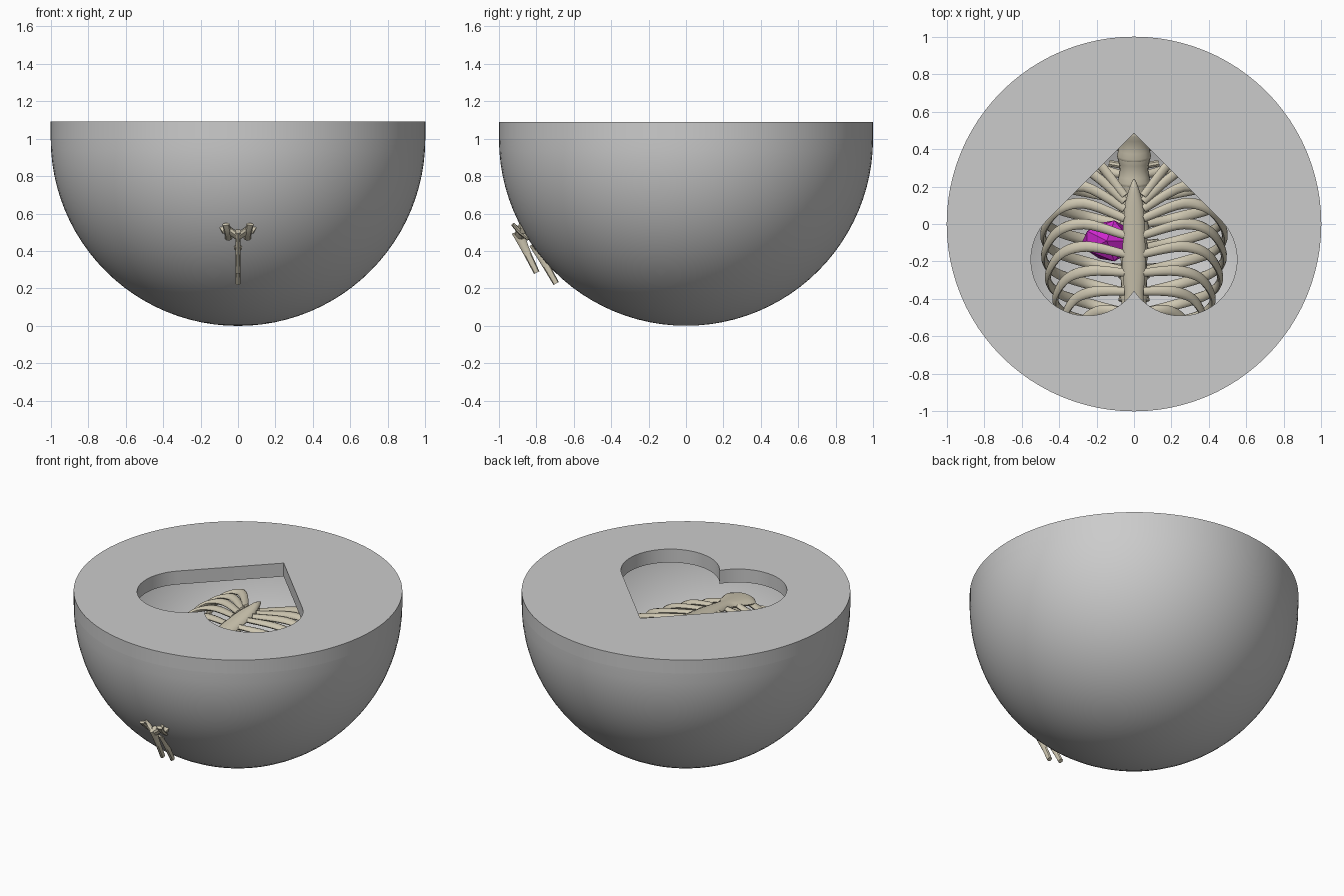
import bpy, bmesh, math
from mathutils import Vector

if "Cube" in bpy.data.objects:
    bpy.data.objects.remove(bpy.data.objects["Cube"])

CENTRE = Vector((0, 0, 1))


def material(name, rgb):
    m = bpy.data.materials.new(name)
    m.diffuse_color = (*rgb, 1)
    m.use_nodes = True
    m.node_tree.nodes["Principled BSDF"].inputs["Base Color"].default_value = m.diffuse_color
    return m


BONE = material("bone", (0.62, 0.57, 0.44))
MAGENTA = material("magenta", (0.62, 0.02, 0.62))


def add_object(name, bm, mat=None, smooth=True):
    bmesh.ops.recalc_face_normals(bm, faces=bm.faces)
    me = bpy.data.meshes.new(name)
    bm.to_mesh(me)
    bm.free()
    ob = bpy.data.objects.new(name, me)
    bpy.context.collection.objects.link(ob)
    if mat:
        me.materials.append(mat)
    if smooth:
        shade(ob)
    return ob


def shade(ob):
    bpy.ops.object.select_all(action='DESELECT')
    ob.select_set(True)
    bpy.context.view_layer.objects.active = ob
    bpy.ops.object.shade_smooth_by_angle(angle=math.radians(40))


def keep_inside(p, limit=0.95):
    d = p - CENTRE
    return CENTRE + d * min(1, limit / d.length)


def spline(values, steps):
    """Catmull-Rom through vectors of any size."""
    v = [values[0]] + values + [values[-1]]
    out = []
    for i in range(1, len(v) - 2):
        a, b, c, d = v[i - 1:i + 3]
        for s in range(steps):
            t = s / steps
            out.append(0.5 * (2 * b + (c - a) * t + (2 * a - 5 * b + 4 * c - d) * t * t
                              + (3 * b - a - 3 * c + d) * t ** 3))
    return out + [values[-1]]


def sweep(bm, points, sizes, normal, steps=5, sides=10):
    """Oval tube; sizes are (width, thickness), normal(p) is the thickness direction."""
    pts = spline([Vector(p) for p in points], steps)
    siz = spline([Vector(s) for s in sizes], steps)
    rings = []
    for i, (p, s) in enumerate(zip(pts, siz)):
        t = (pts[min(i + 1, len(pts) - 1)] - pts[max(i - 1, 0)]).normalized()
        w = t.cross(normal(p)).normalized()
        n = w.cross(t)
        ang = [2 * math.pi * k / sides for k in range(sides)]
        rings.append([bm.verts.new(p + w * s[0] * math.cos(a) + n * s[1] * math.sin(a))
                      for a in ang])
    for r0, r1 in zip(rings, rings[1:]):
        for k in range(sides):
            j = (k + 1) % sides
            bm.faces.new((r0[k], r0[j], r1[j], r1[k]))
    bm.faces.new(rings[0])
    bm.faces.new(rings[-1])


# Bowl: thin half sphere
bm = bmesh.new()
bmesh.ops.create_uvsphere(bm, u_segments=96, v_segments=48, radius=1)
bmesh.ops.delete(bm, geom=[v for v in bm.verts if v.co.z > 0.01], context='VERTS')
bmesh.ops.translate(bm, verts=bm.verts, vec=CENTRE)
add_object("bowl", bm)

# Lid: thick disc with a heart-shaped opening
circle = [(math.cos(2 * math.pi * k / 96), math.sin(2 * math.pi * k / 96)) for k in range(96)]
cx, cy, r = -0.25, -0.19, 0.3
end = 2 * math.pi - math.acos(-cx / r)
lobe = []
for k in range(33):
    a = 0.75 * math.pi + (end - 0.75 * math.pi) * k / 32
    lobe.append((cx + r * math.cos(a), cy + r * math.sin(a)))
heart = [(0, 0.485)] + lobe + [(-x, y) for x, y in reversed(lobe[:-1])]
cu = bpy.data.curves.new("lid", 'CURVE')
cu.dimensions = '2D'
cu.fill_mode = 'BOTH'
cu.extrude = 0.045
for outline in (circle, heart):
    sp = cu.splines.new('POLY')
    sp.points.add(len(outline) - 1)
    for pt, (x, y) in zip(sp.points, outline):
        pt.co = (x, y, 0, 1)
    sp.use_cyclic_u = True
lid = bpy.data.objects.new("lid", cu)
lid.location.z = 1.045
bpy.context.collection.objects.link(lid)
bpy.context.view_layer.objects.active = lid
lid.select_set(True)
bpy.ops.object.convert(target='MESH')
shade(bpy.context.view_layer.objects.active)


def spine_point(i):
    y = -0.82 + 0.085 * i + 0.0026 * i * i
    return Vector((0, y, 0.30 + 0.44 * y * y))


# Spine: twelve vertebrae with arches and processes, growing downwards
bm = bmesh.new()
for i in range(12):
    c = spine_point(i)
    t = Vector((0, 1, 0.88 * c.y)).normalized()
    d = Vector((0, t.z, -t.y))
    h = 0.04 + 0.0018 * i
    rad = 0.065 + 0.0023 * i

    def at(x, dorsal, along):
        p = c + Vector((x, 0, 0)) + d * dorsal + t * along
        return p if i < 2 else keep_inside(p, 0.96)

    # body with a waist
    sweep(bm, [at(0, 0, k * h) for k in (-1.35, -1.1, 0, 1.1, 1.35)],
          [(rad * k, rad * 0.8 * k) for k in (0.97, 1, 0.85, 1, 0.97)],
          lambda p: d, 2, 16)
    # spinous process
    low = 0.20 if i < 9 else 0.10
    sweep(bm, [at(0, 0.12, -0.01), at(0, 0.17, 0.07), at(0, 0.24, low)],
          [(0.016, 0.035), (0.012, 0.022), (0.014, 0.016)], lambda p: d, 3, 8)
    for s in (-1, 1):
        # arch half, joint process, side process
        sweep(bm, [at(s * 0.04, 0.03, -0.01), at(s * 0.058, 0.09, 0), at(0, 0.14, 0.01)],
              [(0.016, 0.028)] * 3, lambda p: t, 3, 8)
        sweep(bm, [at(s * 0.065, 0.105, -0.055), at(s * 0.055, 0.115, 0), at(s * 0.05, 0.12, 0.06)],
              [(0.02, 0.01), (0.018, 0.014), (0.018, 0.01)], lambda p: d, 3, 8)
        reach = 0.09 if i < 2 else 0.13
        sweep(bm, [at(s * 0.05, 0.08, 0), at(s * reach, 0.10, 0.01)],
              [(0.018, 0.018), (0.022, 0.018)], lambda p: t, 3, 8)
add_object("spine", bm, BONE)


def sternum_z(y):
    return 0.89 + 0.13 * y


# Breastbone: broad top, long blade, pointed tip
bm = bmesh.new()
ys = (-0.62, -0.57, -0.47, -0.40, -0.25, -0.10, 0.05, 0.14, 0.20, 0.24)
ws = (0.08, 0.11, 0.075, 0.05, 0.062, 0.06, 0.055, 0.04, 0.022, 0.004)
sweep(bm, [(0, y, sternum_z(y)) for y in ys], [(w, min(w, 0.025)) for w in ws],
      lambda p: Vector((0, 0, 1)), 4, 12)
add_object("breastbone", bm, BONE)

# Ribs: (half width, front y, breastbone y, front z)
RIBS = [(0.22, -0.60, -0.57, 0.76), (0.30, -0.46, -0.47, 0.79), (0.37, -0.36, -0.36, 0.81),
        (0.42, -0.25, -0.26, 0.82), (0.46, -0.12, -0.16, 0.83), (0.48, 0.00, -0.06, 0.84),
        (0.485, 0.11, 0.03, 0.85), (0.48, 0.20, 0.08, 0.86), (0.47, 0.29, 0.12, 0.86),
        (0.45, 0.38, 0.15, 0.86), (0.42, 0.48, None, 0.80), (0.34, 0.53, None, 0.75)]


def outward(p):
    return Vector((p.x, 0, p.z - 0.58))


for side, label in ((1, "right"), (-1, "left")):
    bm = bmesh.new()
    for i, (w, yf, ye, zf) in enumerate(RIBS):
        v = spine_point(i)
        y, z = v.y, v.z
        ym = y + (yf - y) * 0.5
        path = [(0.05, y - 0.03, z - 0.03), (0.5 * w, y + 0.01, z - 0.08),
                (0.88 * w, y + (yf - y) * 0.22, z + 0.07),
                (w, ym, z + (zf - z) * 0.55)]
        if ye is not None:
            path += [(0.85 * w, yf - 0.04, zf - 0.06), (0.55 * w, yf, zf + 0.01),
                     (0.05, ye, sternum_z(ye))]
        path = [keep_inside(Vector((side * a, b, c)), 0.94) for a, b, c in path]
        size = [(0.02, 0.017)] + [(0.028, 0.016)] * (len(path) - 2) + [(0.022, 0.015)]
        sweep(bm, path, size, outward)
    add_object("ribs_" + label, bm, BONE)

# Faceted heart hanging behind the left ribs
bm = bmesh.new()
bmesh.ops.create_icosphere(bm, subdivisions=1, radius=1)
for v in bm.verts:
    k = 1 + 0.25 * v.co.x
    v.co = Vector((-0.145 + 0.145 * v.co.x, -0.09 + 0.12 * v.co.y * k, 0.66 + 0.12 * v.co.z * k))
add_object("faceted_heart", bm, MAGENTA, smooth=False)
